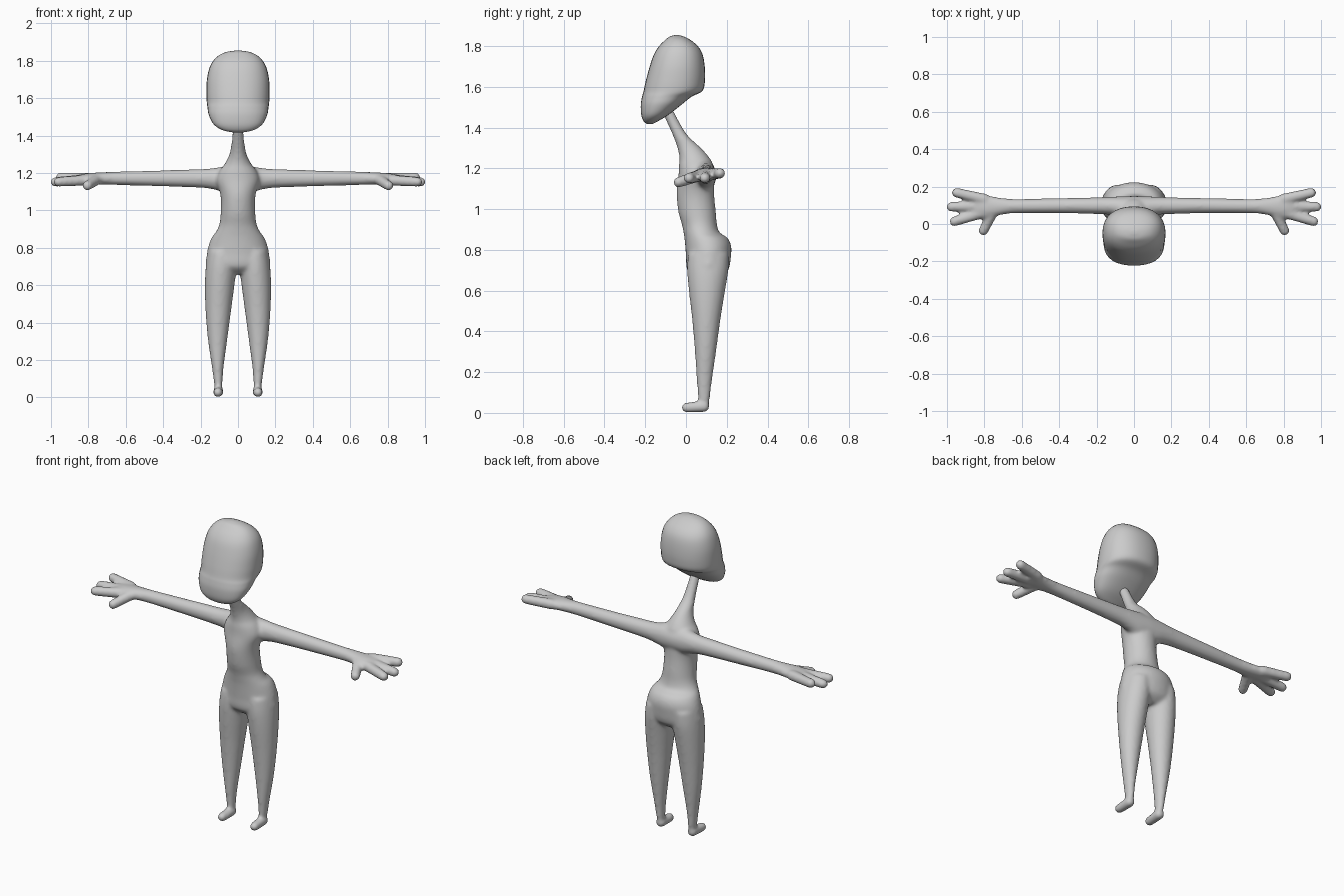
import bpy, bmesh, math
from mathutils import Vector

cube = bpy.data.objects.get("Cube")
if cube:
    bpy.data.objects.remove(cube, do_unlink=True)

grey = bpy.data.materials.new("light grey")
grey.use_nodes = True
colour = (0.6, 0.6, 0.6, 1)
grey.diffuse_color = colour
grey.node_tree.nodes["Principled BSDF"].inputs["Base Color"].default_value = colour


def spline(rows, steps):
    """Smoothly resample rows of numbers (Catmull-Rom)."""
    out = []
    for i in range(len(rows) - 1):
        a, b, c, d = (rows[max(0, min(len(rows) - 1, i + k))] for k in (-1, 0, 1, 2))
        for s in range(steps):
            t = s / steps
            out.append([q + t / 2 * (r - p + t * (2*p - 5*q + 4*r - w + t * (3*(q - r) + w - p)))
                        for p, q, r, w in zip(a, b, c, d)])
    return out + [list(rows[-1])]


def loft(bm, rows, along, power=2.0, sides=32, steps=5):
    """Rows of (position, centre u, half u, centre v, half v) along axis x or z."""
    rings = []
    for pos, cu, hu, cv, hv in spline(rows, steps):
        ring = []
        for i in range(sides):
            a = math.tau * i / sides
            c, s = math.cos(a), math.sin(a)
            u = cu + hu * math.copysign(abs(c) ** (2 / power), c)
            v = cv + hv * math.copysign(abs(s) ** (2 / power), s)
            ring.append(bm.verts.new((pos, u, v) if along == "x" else (u, v, pos)))
        rings.append(ring)
    for lo, hi in zip(rings, rings[1:]):
        for i in range(sides):
            j = (i + 1) % sides
            bm.faces.new((lo[i], lo[j], hi[j], hi[i]))
    bm.faces.new(rings[0][::-1])
    bm.faces.new(rings[-1])


def capsule(bm, base, base_radius, tip, tip_radius):
    """Round-ended rod: a sphere split in two halves, one at each end."""
    base, tip = Vector(base), Vector(tip)
    turn = (tip - base).to_track_quat("Z", "Y")
    ball = bmesh.ops.create_uvsphere(bm, u_segments=20, v_segments=16, radius=1)
    for v in ball["verts"]:
        end, radius = (tip, tip_radius) if v.co.z > 0.01 else (base, base_radius)
        v.co = end + turn @ (v.co * radius)


def finish(name, bm):
    bmesh.ops.recalc_face_normals(bm, faces=bm.faces)
    mesh = bpy.data.meshes.new(name)
    bm.to_mesh(mesh)
    bm.free()
    mesh.materials.append(grey)
    mesh.polygons.foreach_set("use_smooth", [True] * len(mesh.polygons))
    ob = bpy.data.objects.new(name, mesh)
    bpy.context.collection.objects.link(ob)
    return ob


def side_rows(rows):
    """Turn (z, half width, front y, back y) into centred loft rows."""
    return [(z, 0, w, (f + b) / 2, (b - f) / 2) for z, w, f, b in rows]


# Head: flat-faced egg with the underside slanting up to the back
head = bmesh.new()
loft(head, side_rows([
    (1.417, .03, -.19, -.165), (1.43, .085, -.207, -.14), (1.46, .13, -.219, -.09),
    (1.51, .156, -.222, -.025), (1.55, .163, -.216, .025), (1.58, .167, -.208, .08),
    (1.63, .169, -.197, .093), (1.70, .166, -.178, .092), (1.76, .153, -.157, .081),
    (1.80, .132, -.132, .058), (1.83, .10, -.102, .022), (1.847, .06, -.08, -.01),
    (1.854, .015, -.055, -.035)]), "z", power=2.25)
finish("head", head)

# Torso and neck
body = bmesh.new()
loft(body, side_rows([
    (.66, .10, .05, .165), (.70, .168, .006, .208), (.77, .166, 0, .221),
    (.82, .155, -.004, .222), (.86, .138, -.008, .203), (.885, .118, -.012, .165),
    (.925, .10, -.02, .152), (.98, .093, -.036, .147), (1.05, .091, -.045, .14),
    (1.10, .098, -.045, .138), (1.16, .115, -.037, .138), (1.21, .10, -.035, .136),
    (1.25, .07, -.032, .117), (1.30, .046, -.042, .074), (1.36, .035, -.064, .01),
    (1.42, .029, -.091, -.028), (1.49, .027, -.122, -.065)]), "z")

for side in (1, -1):
    # Leg, tapering to the ankle
    legs = [(.035, .105, .015, .088, .024), (.06, .105, .021, .088, .028),
            (.15, .108, .030, .090, .037), (.31, .109, .052, .096, .053),
            (.47, .105, .069, .10, .071), (.60, .098, .079, .103, .089),
            (.70, .090, .082, .107, .101), (.78, .085, .075, .11, .10)]
    loft(body, [(z, side * x, w, y, d) for z, x, w, y, d in legs], "z")
    # Foot
    capsule(body, (side * .105, .088, .031), .028, (side * .107, .004, .026), .026)
    # Arm widening into the palm
    arms = [(0, .08, .07, 1.165, .075), (.06, .088, .06, 1.165, .073),
            (.11, .096, .05, 1.168, .061), (.16, .098, .046, 1.17, .053),
            (.22, .098, .044, 1.171, .049), (.40, .098, .040, 1.171, .043),
            (.60, .096, .038, 1.171, .037), (.68, .095, .041, 1.171, .035),
            (.74, .093, .052, 1.17, .033), (.80, .092, .064, 1.168, .031),
            (.85, .093, .060, 1.164, .027)]
    loft(body, [(side * x, *rest) for x, *rest in arms], "x")
    # Three fingers and a thumb, each as base and tip
    for (bx, by, bz), (tx, ty, tz) in (((.80, .133, 1.172), (.948, .167, 1.176)),
                                       ((.81, .095, 1.165), (.976, .092, 1.152)),
                                       ((.81, .06, 1.162), (.960, .014, 1.152)),
                                       ((.755, .065, 1.165), (.805, -.036, 1.132))):
        capsule(body, (side * bx, by, bz), .030, (side * tx, ty, tz), .027)

# Fuse the body parts into one soft skin
skin = finish("body", body)
remesh = skin.modifiers.new("fuse", "REMESH")
remesh.mode = "VOXEL"
remesh.voxel_size = 0.009
remesh.use_smooth_shade = True
soften = skin.modifiers.new("soften", "SMOOTH")
soften.factor = 0.5
soften.iterations = 10
